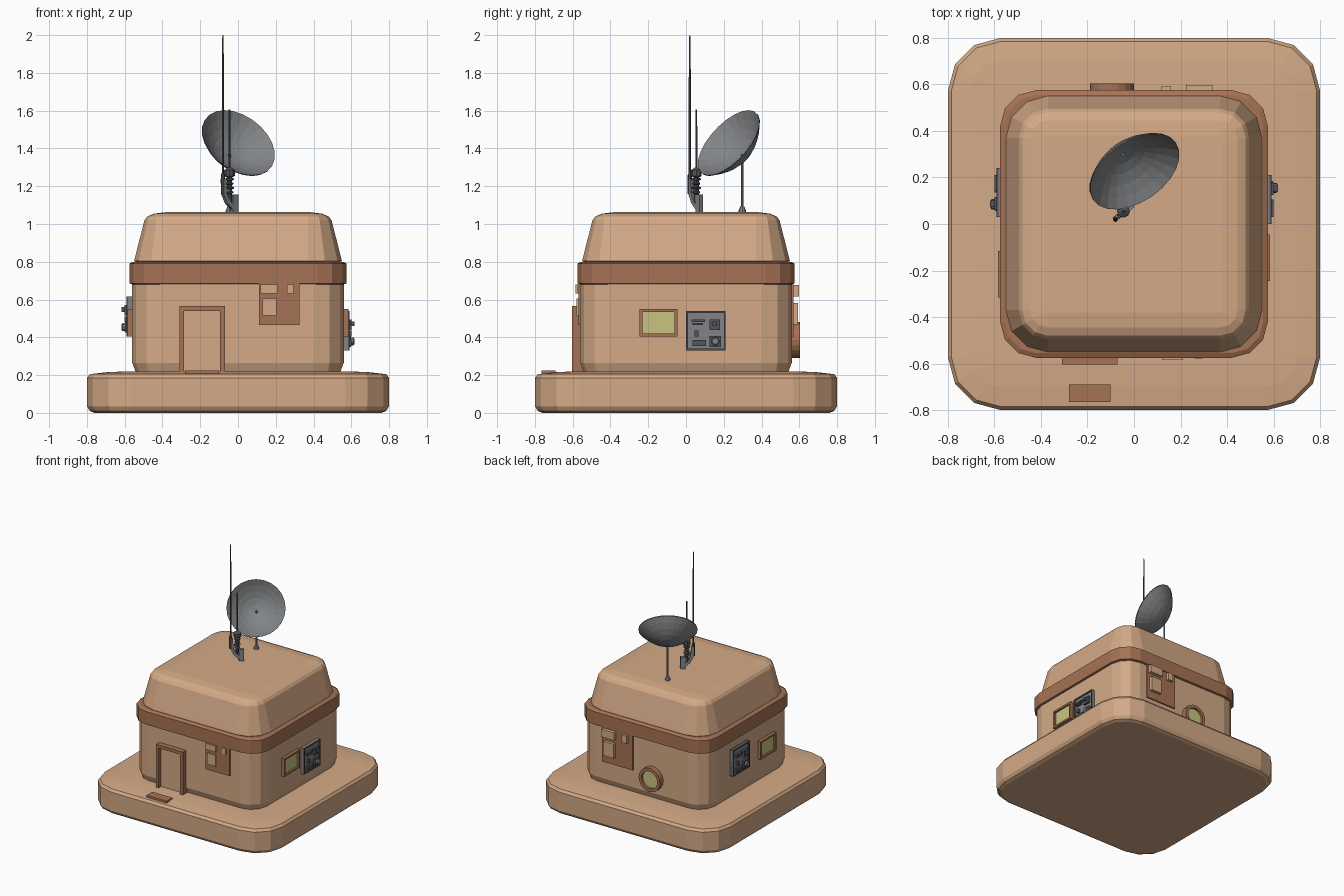
import bpy, bmesh
from math import pi, cos, sin, radians
from mathutils import Matrix, Vector

if "Cube" in bpy.data.objects:
    bpy.data.objects.remove(bpy.data.objects["Cube"])


def material(name, rgb):
    m = bpy.data.materials.new(name)
    m.diffuse_color = (*rgb, 1)
    m.use_nodes = True
    m.node_tree.nodes["Principled BSDF"].inputs["Base Color"].default_value = m.diffuse_color
    return m


TAN = material("sandstone", (0.66, 0.40, 0.24))
BROWN = material("clay_trim", (0.38, 0.17, 0.09))
GLASS = material("yellow_glass", (0.58, 0.55, 0.22))
GREY = material("metal", (0.22, 0.23, 0.24))
DARK = material("dark_metal", (0.09, 0.09, 0.10))


def finish(bm, name, mat):
    bmesh.ops.recalc_face_normals(bm, faces=bm.faces)
    me = bpy.data.meshes.new(name)
    bm.to_mesh(me)
    bm.free()
    me.materials.append(mat)
    ob = bpy.data.objects.new(name, me)
    bpy.context.collection.objects.link(ob)
    return ob


def skin(bm, rings, closed=False):
    n = len(rings[0])
    pairs = list(zip(rings, rings[1:])) + ([(rings[-1], rings[0])] if closed else [])
    for a, b in pairs:
        for i in range(n):
            j = (i + 1) % n
            bm.faces.new((a[i], a[j], b[j], b[i]))
    if not closed:
        bm.faces.new(rings[0][::-1])
        bm.faces.new(rings[-1])


def rounded_block(name, core, profile, mat, seg=3):
    """Loft of rounded squares; profile = (half width, z), core = corner centre."""
    bm = bmesh.new()
    rings = []
    for half, z in profile:
        r = half - core
        ring = []
        for q in range(4):
            a0 = q * pi / 2
            cx, cy = [(1, 1), (-1, 1), (-1, -1), (1, -1)][q]
            for s in range(seg + 1):
                a = a0 + s * pi / 2 / seg
                ring.append(bm.verts.new((cx * core + r * cos(a), cy * core + r * sin(a), z)))
        rings.append(ring)
    skin(bm, rings)
    return finish(bm, name, mat)


def lathe(name, profile, seg, matrix, mat, closed=False):
    """Revolve (radius, height) pairs about local z."""
    bm = bmesh.new()
    rings = [[bm.verts.new(matrix @ Vector((r * cos(2 * pi * i / seg), r * sin(2 * pi * i / seg), z)))
              for i in range(seg)] for r, z in profile]
    skin(bm, rings, closed)
    return finish(bm, name, mat)


def box(name, lo, hi, mat, matrix=Matrix()):
    lo, hi = Vector(lo), Vector(hi)
    bm = bmesh.new()
    bmesh.ops.create_cube(bm, size=1, matrix=matrix @ Matrix.Translation((lo + hi) / 2)
                          @ Matrix.Diagonal((*(hi - lo), 1)))
    return finish(bm, name, mat)


def wall(k):
    return Matrix.Rotation(k * pi / 2, 4, 'Z')


def wall_box(name, k, u0, u1, z0, z1, depth, mat):
    """Box on wall k (0 front, 1 right, 2 back, 3 left), u runs right seen from outside."""
    return box(name, (u0, -depth, z0), (u1, -0.53, z1), mat, wall(k))


def frame(name, k, u0, u1, z0, z1, w, depth, bottom=None):
    b = w if bottom is None else bottom
    wall_box(name + "_left", k, u0, u0 + w, z0, z1, depth, BROWN)
    wall_box(name + "_right", k, u1 - w, u1, z0, z1, depth, BROWN)
    wall_box(name + "_top", k, u0 + w, u1 - w, z1 - w, z1, depth, BROWN)
    wall_box(name + "_bottom", k, u0 + w, u1 - w, z0, z0 + b, depth, BROWN)


# Main masses: plinth, walls, trim band, roof
rounded_block("plinth", 0.57, [(0.76, 0), (0.785, 0.01), (0.80, 0.035), (0.80, 0.185),
                               (0.785, 0.205), (0.70, 0.215), (0.59, 0.22)], TAN)
rounded_block("walls", 0.41, [(0.535, 0.20), (0.545, 0.225), (0.56, 0.265), (0.56, 0.70)], TAN)
rounded_block("trim_band", 0.42, [(0.555, 0.68), (0.575, 0.685), (0.575, 0.79), (0.555, 0.80)], BROWN)
rounded_block("roof", 0.37, [(0.53, 0.79), (0.55, 0.805), (0.545, 0.825), (0.495, 1.02),
                             (0.48, 1.04), (0.445, 1.055), (0.38, 1.063)], TAN)

# Front door and step
frame("door_frame", 0, -0.31, -0.07, 0.205, 0.565, 0.025, 0.603, 0.012)
wall_box("door", 0, -0.285, -0.095, 0.21, 0.54, 0.572, TAN)
box("door_mat", (-0.28, -0.765, 0.205), (-0.10, -0.69, 0.224), BROWN)


# Brick patches, front and larger at the back
def patch(name, k, u, top, s):
    wall_box(name, k, u, u + 0.215 * s, top - 0.225 * s, top, 0.57, BROWN)
    tiles = [(0.01, 0.10, 0.01, 0.058, 0.584), (0.15, 0.185, 0.01, 0.058, 0.578),
             (0.02, 0.095, 0.085, 0.175, 0.58)]
    for i, (a, b, c, d, depth) in enumerate(tiles):
        wall_box(f"{name}_tile_{i}", k, u + a * s, u + b * s, top - d * s, top - c * s,
                 depth + (s - 1) * 0.05, TAN)


patch("front_patch", 0, 0.11, 0.69, 1.0)
patch("back_patch", 2, -0.35, 0.69, 1.27)

# Side windows
for name, k, u in (("right_window", 1, -0.245), ("left_window", 3, 0.115)):
    frame(name + "_frame", k, u, u + 0.20, 0.405, 0.55, 0.015, 0.585)
    wall_box(name + "_glass", k, u + 0.015, u + 0.185, 0.42, 0.535, 0.57, GLASS)

# Round back window
port = wall(2) @ Matrix.Translation((0.095, 0, 0.385)) @ Matrix.Rotation(pi / 2, 4, 'X')
lathe("porthole_frame", [(0.095, 0.54), (0.095, 0.603), (0.07, 0.603), (0.07, 0.54)], 20, port, BROWN, True)
lathe("porthole_glass", [(0.075, 0.54), (0.075, 0.585)], 20, port, GLASS)


# Control panels on both sides
def control_panel(name, k, u, z):
    wall_box(name + "_plate", k, u, u + 0.21, z, z + 0.21, 0.582, GREY)
    for i, (a, b, c, d) in enumerate([(0, 0.21, 0, 0.01), (0, 0.21, 0.2, 0.21),
                                      (0, 0.01, 0.01, 0.2), (0.2, 0.21, 0.01, 0.2)]):
        wall_box(f"{name}_rim_{i}", k, u + a, u + b, z + c, z + d, 0.59, DARK)
    parts = [(0.03, 0.10, 0.15, 0.165, 0.60), (0.035, 0.09, 0.135, 0.145, 0.595),
             (0.125, 0.18, 0.11, 0.165, 0.60), (0.14, 0.165, 0.13, 0.155, 0.618),
             (0.045, 0.065, 0.075, 0.105, 0.60), (0.035, 0.105, 0.025, 0.055, 0.60),
             (0.125, 0.185, 0.02, 0.078, 0.597)]
    for i, (a, b, c, d, depth) in enumerate(parts):
        wall_box(f"{name}_switch_{i}", k, u + a, u + b, z + c, z + d, depth, DARK)
    m = wall(k) @ Matrix.Translation((u + 0.155, 0, z + 0.049)) @ Matrix.Rotation(pi / 2, 4, 'X')
    lathe(name + "_dial", [(0.022, 0.58), (0.022, 0.612), (0.016, 0.616)], 10, m, GREY)


control_panel("right_panel", 1, 0.0, 0.33)
control_panel("left_panel", 3, -0.24, 0.405)

# Dish on a pole
R, D, T = 0.216, 0.115, 0.006
radii = [R * t for t in (0.04, 0.25, 0.45, 0.65, 0.83, 1.0)]
inner = [(r, D * (r / R) ** 2 - D) for r in radii]
outer = [(r, z - T) for r, z in inner]
aim = Vector((0.455, -0.655, 0.60)).to_track_quat('Z', 'Y').to_matrix().to_4x4()
lathe("dish", outer + inner[::-1], 24, Matrix.Translation((0.003, 0.225, 1.43)) @ aim, GREY)
lathe("dish_pole", [(0.02, 1.055), (0.02, 1.07), (0.011, 1.092), (0.007, 1.094), (0.007, 1.368)],
      8, Matrix.Translation((-0.045, 0.298, 0)), GREY)

# Aerial foot, set diagonally, with a curved arm made of short links
foot = Matrix.Translation((-0.02, 0.07, 0)) @ Matrix.Rotation(radians(38), 4, 'Z')
box("aerial_foot", (-0.018, -0.012, 1.05), (0.018, 0.012, 1.155), GREY, foot)
path = [(-0.01, 1.085), (-0.045, 1.115), (-0.068, 1.16), (-0.072, 1.235)]
for i, ((x0, z0), (x1, z1)) in enumerate(zip(path, path[1:])):
    d = Vector((x1 - x0, 0, z1 - z0))
    m = foot @ Matrix.Translation((x0, 0, z0)) @ d.to_track_quat('Z', 'Y').to_matrix().to_4x4()
    box(f"aerial_arm_{i}", (-0.011, -0.011, -0.004), (0.011, 0.011, d.length + 0.004), GREY, m)
box("aerial_bridge", (-0.075, -0.008, 1.17), (-0.02, 0.008, 1.185), GREY, foot)

# Tall mast and ribbed short mast
lathe("tall_mast", [(0.011, 1.16), (0.011, 1.26), (0.006, 1.27), (0.006, 1.70), (0.004, 1.98), (0.002, 2.0)],
      8, Matrix.Translation((-0.08, 0.02, 0)), DARK)
ribs = [(0.013, 1.12)]
for i in range(4):
    z = 1.16 + i * 0.023
    ribs += [(0.013, z), (0.025 if i % 2 else 0.02, z + 0.005), (0.025 if i % 2 else 0.02, z + 0.011), (0.013, z + 0.016)]
ribs += [(0.028, 1.255), (0.028, 1.285), (0.014, 1.295), (0.006, 1.30), (0.004, 1.605)]
lathe("short_mast", ribs, 8, Matrix.Translation((-0.045, 0.055, 0)), DARK)
